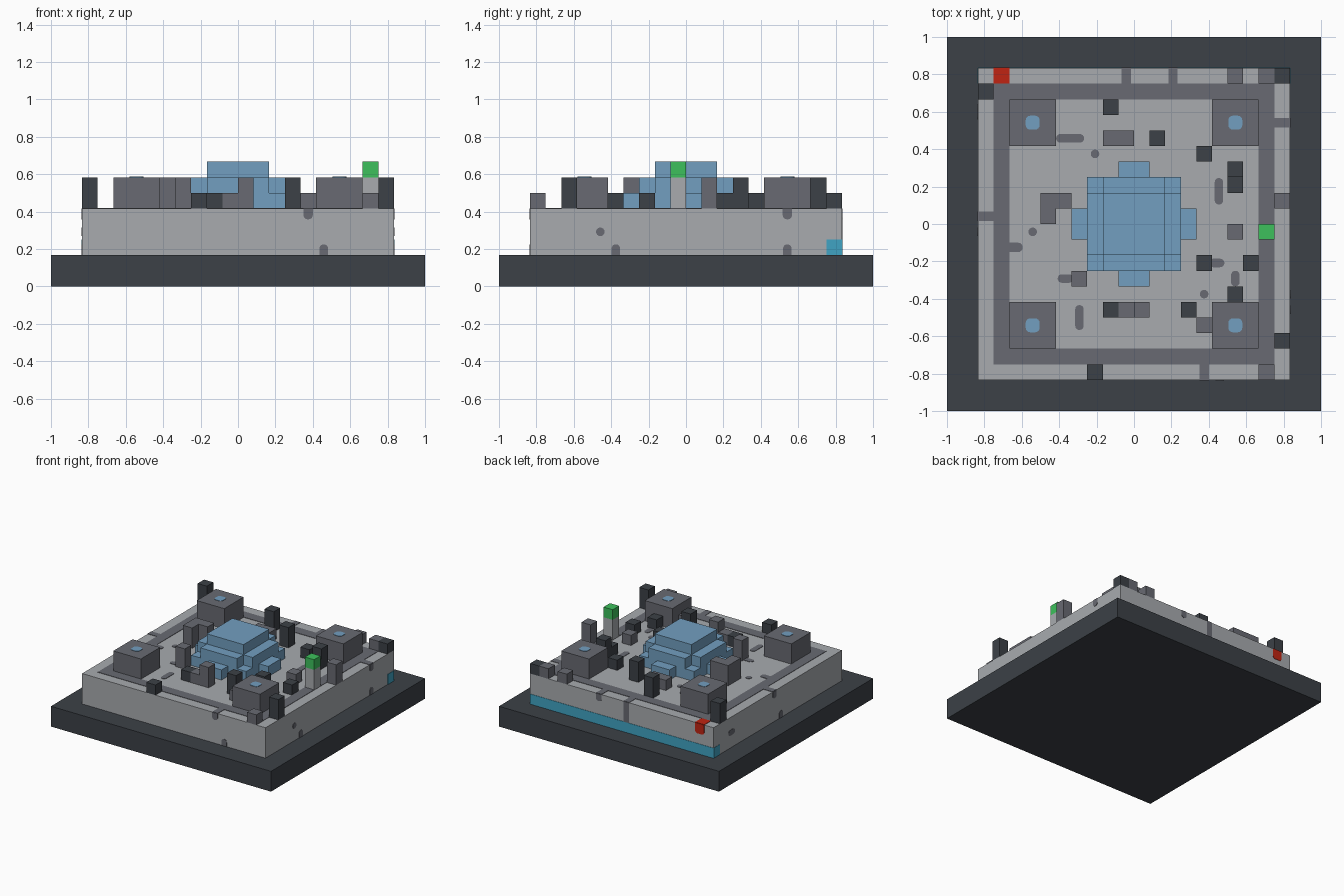
import bpy, bmesh, math
from mathutils import Vector

U = 1 / 12  # one grid cell

cube = bpy.data.objects.get("Cube")
if cube:
    bpy.data.objects.remove(cube, do_unlink=True)


def material(name, code):
    def lin(c):
        return c / 12.92 if c <= 0.04045 else ((c + 0.055) / 1.055) ** 2.4
    rgb = [lin(b / 255) for b in bytes.fromhex(code)] + [1]
    m = bpy.data.materials.new(name)
    m.use_nodes = True
    m.diffuse_color = rgb
    m.node_tree.nodes["Principled BSDF"].inputs["Base Color"].default_value = rgb
    return m


LIGHT = material("light grey", "a8abaf")
GREY = material("mid grey", "686a72")
DARK = material("dark slate", "3c4147")
BLUE = material("soft blue", "729fc0")
GREEN = material("green", "3dc05c")
RED = material("red", "c02412")
CYAN = material("cyan", "40a4c4")


def finish(name, bm, mat):
    bmesh.ops.recalc_face_normals(bm, faces=bm.faces)
    mesh = bpy.data.meshes.new(name)
    bm.to_mesh(mesh)
    bm.free()
    mesh.materials.append(mat)
    ob = bpy.data.objects.new(name, mesh)
    bpy.context.collection.objects.link(ob)
    return ob


def box(name, mat, x, y, z):
    """Box from (low, high) cell ranges."""
    bm = bmesh.new()
    bmesh.ops.create_cube(bm, size=1)
    for v in bm.verts:
        v.co = Vector([(r[0] if c < 0 else r[1]) * U for c, r in zip(v.co, (x, y, z))])
    return finish(name, bm, mat)


# Side name -> how surface coordinates (a, b, depth) map into space
SIDES = {
    "top": lambda a, b, d: (a, b, 5 + d),
    "tower": lambda a, b, d: (a, b, 7 + d),
    "front": lambda a, b, d: (a, -10 - d, b),
    "back": lambda a, b, d: (a, 10 + d, b),
    "right": lambda a, b, d: (10 + d, a, b),
    "left": lambda a, b, d: (-10 - d, a, b),
}


def mark(name, mat, side, a, b, w=0.55, h=0.55, r=0.27):
    """Thin rounded plate on a side, clipped to that side's edges."""
    low, high = (-10, 10) if side in ("top", "tower") else (2, 5)
    r = min(r, w / 2, h / 2)
    outline = []
    for k in range(4):
        sx, sy = ((1, 1), (-1, 1), (-1, -1), (1, -1))[k]
        for s in range(5 if r else 1):
            t = (k + s / 4) * math.pi / 2
            p = (a + sx * (w / 2 - r) + r * math.cos(t),
                 b + sy * (h / 2 - r) + r * math.sin(t))
            p = (max(-10, min(10, p[0])), max(low, min(high, p[1])))
            if not outline or math.dist(p, outline[-1]) > 1e-4:
                outline.append(p)
    if math.dist(outline[0], outline[-1]) < 1e-4:
        outline.pop()
    bm = bmesh.new()
    rings = [[bm.verts.new(Vector(SIDES[side](*p, d)) * U) for p in outline]
             for d in (-0.01, 0.035)]
    for ring in rings:
        bm.faces.new(ring)
    n = len(outline)
    for i in range(n):
        j = (i + 1) % n
        bm.faces.new((rings[0][i], rings[0][j], rings[1][j], rings[1][i]))
    return finish(name, bm, mat)


# Base slab and main body
box("base_slab", DARK, (-12, 12), (-12, 12), (0, 2))
box("main_body", LIGHT, (-10, 10), (-10, 10), (2, 5))

# Glowing band around the rear foot of the body
mark("rear_band", CYAN, "back", 0, 2.5, 20, 1, 0)
for side in ("left", "right"):
    mark("band_end_" + side, CYAN, side, 9.5, 2.5, 1, 1, 0)

# Trench ring painted on the deck
for s in (-1, 1):
    mark("trench_across", GREY, "top", 0, 8.5 * s, 18, 1, 0)
    mark("trench_along", GREY, "top", 8.5 * s, 0, 1, 16, 0)

# Channels from the trench to the outer edge
for x, y in ((-0.5, 9.5), (2.5, 9.5), (4.5, -9.5)):
    mark("deck_channel", GREY, "top", x, y, 0.6, 1, 0)
for x, y in ((9.5, 6.5), (-9.5, 0.5)):
    mark("deck_channel", GREY, "top", x, y, 1, 0.6, 0)

# Grooves and dots on the deck
for spec in ((-4.1, 5.5, 1.8), (-2.5, 4.5), (5.45, 2.1, 0.55, 1.7), (-6.5, -0.5),
             (-4.4, -3.5, 1), (-3.5, -6, 0.55, 1.6), (4.5, -4.5), (5.3, -2.5, 1),
             (6.5, -3.5, 0.55, 1), (-7.9, -1.5, 1.5, 0.6)):
    mark("deck_groove", GREY, "top", *spec)

# Grooves and dots on the walls
for side, *spec in (("front", 4.5, 4.8, 0.6, 1), ("front", 5.5, 2.2, 0.55, 1),
                    ("right", -5.5, 3.5), ("right", -4.5, 2.2, 0.55, 1),
                    ("right", 6.5, 4.8, 0.6, 1), ("right", 6.5, 2.2, 0.55, 1),
                    ("back", -0.5, 4, 0.6, 2, 0), ("back", 2.5, 4.8, 0.6, 1),
                    ("left", 7.2, 3.5, 1), ("left", 0.5, 4.8, 0.6, 1),
                    ("left", -0.5, 2.2, 0.55, 1)):
    mark("wall_groove", GREY, side, *spec)

# Red port on the rear edge
mark("red_port_top", RED, "top", -8.5, 9.5, 1, 1, 0)
mark("red_port_rear", RED, "back", -8.5, 4.75, 1, 1.5)

# Corner towers with a blue light on each
for sx in (-1, 1):
    for sy in (-1, 1):
        cx, cy = 6.5 * sx, 6.5 * sy
        box("corner_tower", GREY, (cx - 1.5, cx + 1.5), (cy - 1.5, cy + 1.5), (5, 7))
        mark("tower_light", BLUE, "tower", cx, cy, 0.9, 0.9, 0.3)

# Central stepped core
for name, w, d, low, high in (("core_foot", 3, 3, 5, 6), ("core_arm_x", 4, 1, 5, 6),
                              ("core_arm_y", 1, 4, 5, 6), ("core_mid_x", 3, 2, 6, 7),
                              ("core_mid_y", 2, 3, 6, 7), ("core_top", 2, 2, 7, 8)):
    box(name, BLUE, (-w, w), (-d, d), (low, high))

# Small deck blocks: colour, height, cells
BLOCKS = (
    ("dark_block", DARK, 2, ((-10, 8), (-2, 7), (1, 5), (6, 3), (3, -6), (9, -8))),
    ("dark_low_block", DARK, 1, ((4, 4), (6, 2), (4, -3), (7, -3), (6, -5), (-2, -6),
                                 (-3, -10), (9, 9))),
    ("grey_block", GREY, 2, ((-5, 1), (9, 1), (-4, -4), (0, -6))),
    ("grey_low_block", GREY, 1, ((-2, 5), (-1, 5), (6, -1), (-1, -6), (4, -7),
                                 (8, -10), (6, 9), (8, 9))),
    ("beacon_post", LIGHT, 2, ((8, -1),)),
)
for name, mat, height, cells in BLOCKS:
    for x, y in cells:
        box(name, mat, (x, x + 1), (y, y + 1), (5, 5 + height))
box("grey_long_block", GREY, (-6, -5), (0, 2), (5, 7))
box("green_beacon", GREEN, (8, 9), (-1, 0), (7, 8))
